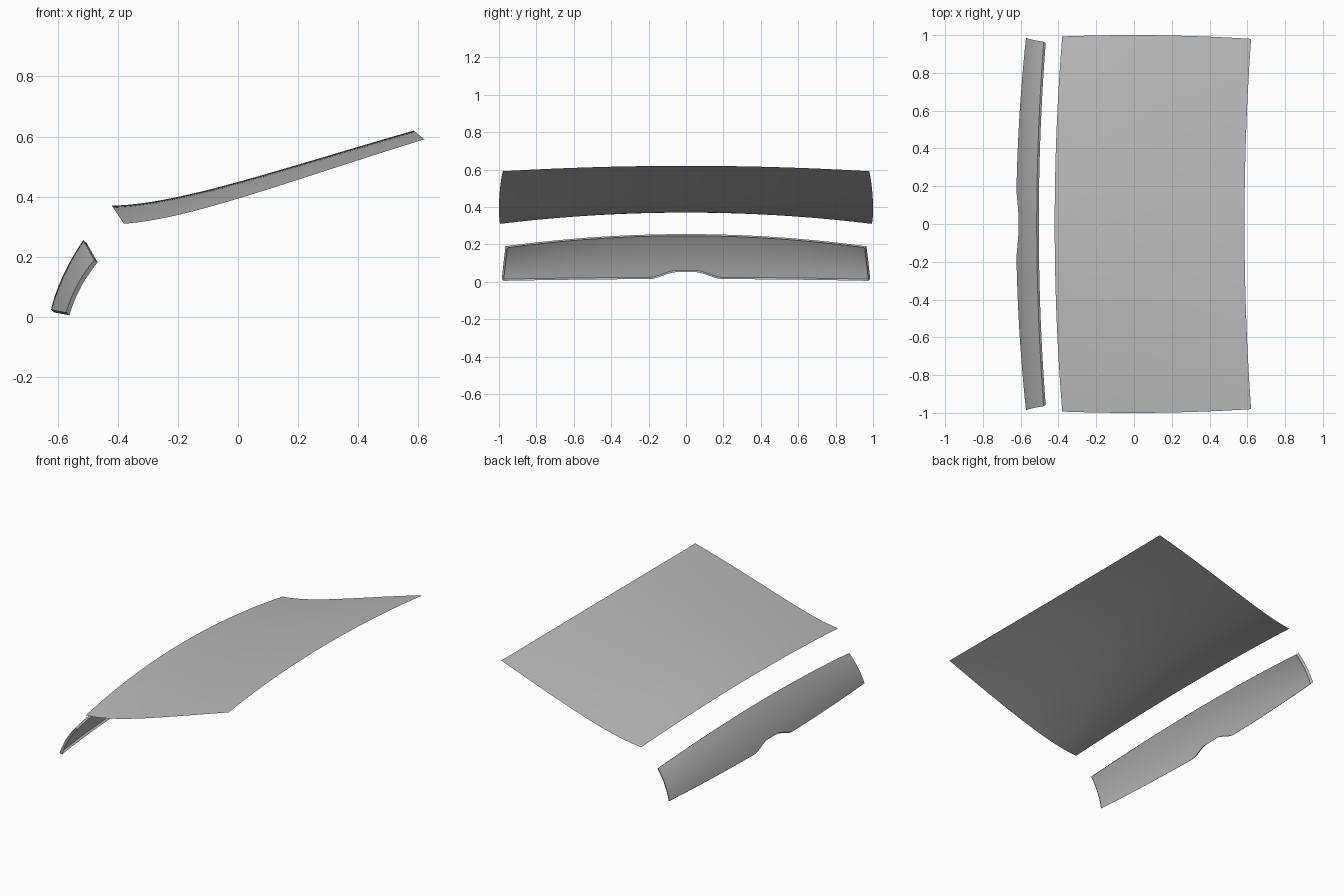
import bpy
import bmesh
from mathutils import Vector
from mathutils.geometry import interpolate_bezier

cube = bpy.data.objects.get("Cube")
if cube:
    bpy.data.objects.remove(cube, do_unlink=True)

grey = bpy.data.materials.new("panel_grey")
grey.use_nodes = True
colour = (0.5, 0.5, 0.5, 1)
grey.diffuse_color = colour
grey.node_tree.nodes["Principled BSDF"].inputs["Base Color"].default_value = colour


def make_surface(surface, rows, columns):
    """Grid sheet: s runs 0..1 down the rows, t runs -1..1 across."""
    bm = bmesh.new()
    grid = [[bm.verts.new(surface(i / rows, 2 * j / columns - 1))
             for j in range(columns + 1)] for i in range(rows + 1)]
    for a, b in zip(grid, grid[1:]):
        for j in range(columns):
            bm.faces.new((a[j], b[j], b[j + 1], a[j + 1]))
    return bm


def finish(bm, name):
    # Turn the outer side of each sheet upwards
    bm.normal_update()
    if sum(f.normal.z * f.calc_area() for f in bm.faces) < 0:
        bmesh.ops.reverse_faces(bm, faces=bm.faces[:])
    mesh = bpy.data.meshes.new(name)
    bm.to_mesh(mesh)
    bm.free()
    mesh.materials.append(grey)
    obj = bpy.data.objects.new(name, mesh)
    bpy.context.collection.objects.link(obj)
    bpy.ops.object.select_all(action="DESELECT")
    obj.select_set(True)
    bpy.context.view_layer.objects.active = obj
    bpy.ops.object.shade_smooth_by_angle(angle=0.6)
    return obj


# Large crowned sheet, swept along its centre line
ROWS = 28
spine = interpolate_bezier(Vector((-0.42, 0.37)), Vector((-0.2, 0.375)),
                           Vector((0.1, 0.48)), Vector((0.585, 0.62)), ROWS + 1)


def upper_surface(s, t):
    centre = spine[round(s * ROWS)]
    x = centre.x + (0.04 - 0.005 * s) * t * t
    z = centre.y - (0.06 - 0.031 * s) * t * t
    half_width = 1 - 0.05 * (centre.x + 0.045) ** 2
    return (x, t * half_width, z)


finish(make_surface(upper_surface, ROWS, 40), "upper_panel")


# Narrow sloping panel with a shallow notch in its lower edge
def lower_surface(s, t):
    k = min(max((0.2 - abs(t)) / 0.15, 0), 1)
    notch = k * k * (3 - 2 * k)
    s *= 1 - 0.15 * notch
    bow = t * t
    top = Vector((-0.515 + 0.037 * bow, 0.965 * t, 0.255 - 0.065 * bow))
    bottom = Vector((-0.624 + 0.052 * bow, 0.985 * t, 0.024 - 0.01 * bow))
    bulge = Vector((-0.01, 0, 0.004)) * 4 * s * (1 - s)
    return top.lerp(bottom, s) + bulge


bm = make_surface(lower_surface, 10, 96)
# Folded lip around the whole border
border = [e for e in bm.edges if e.is_boundary]
lip = bmesh.ops.extrude_edge_only(bm, edges=border)["geom"]
for v in lip:
    if isinstance(v, bmesh.types.BMVert):
        side = 1 if v.co.y > 0 else -1
        inset = 0.01 if abs(v.co.y) > 0.95 else 0
        v.co += Vector((0.011, -side * inset, -0.009))
        v.co.z = max(v.co.z, 0)
finish(bm, "lower_panel")
